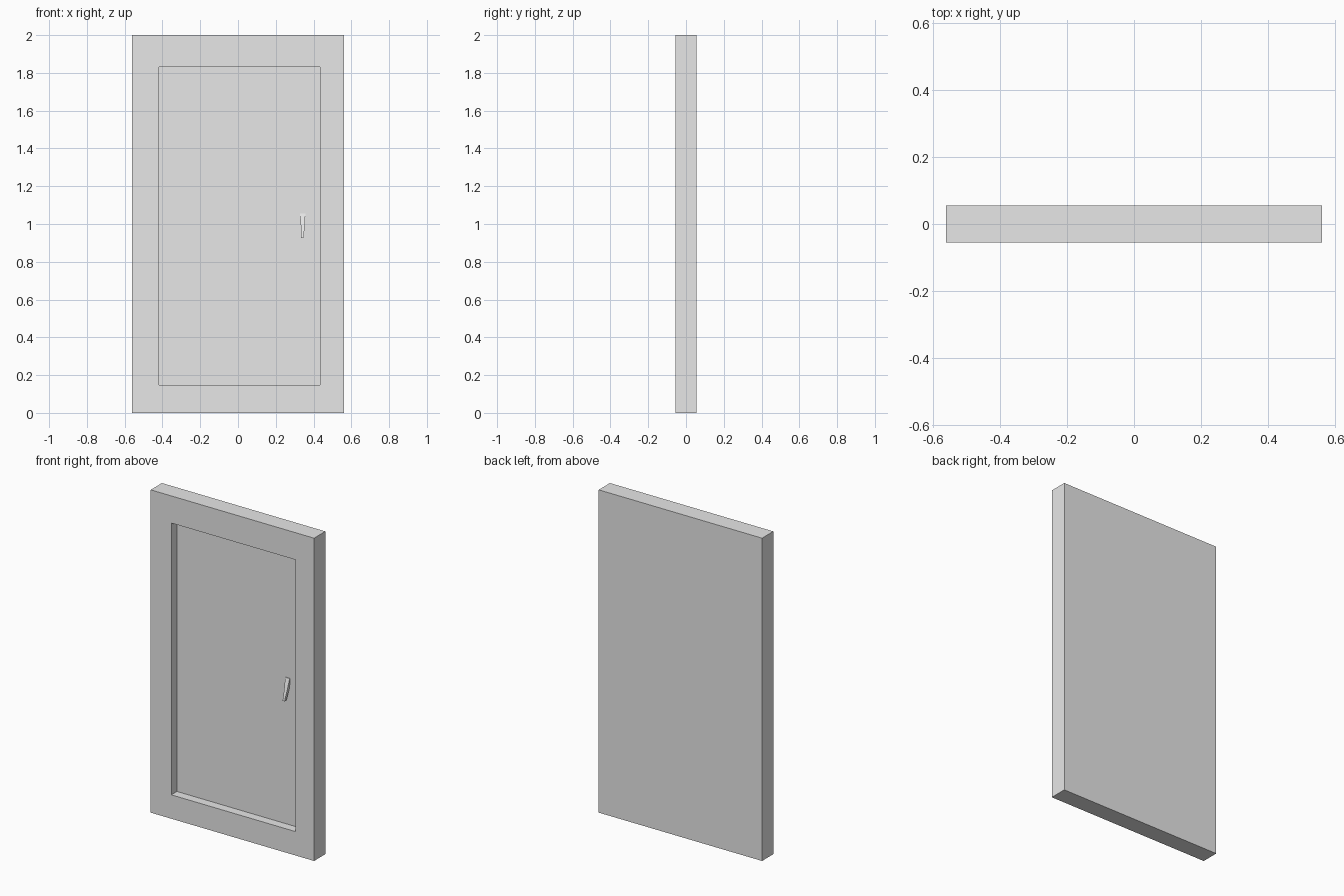
import bpy
import bmesh

cube = bpy.data.objects.get("Cube")
if cube:
    bpy.data.objects.remove(cube, do_unlink=True)

grey = bpy.data.materials.new("light_grey")
grey.use_nodes = True
colour = (0.8, 0.8, 0.8, 1.0)
grey.diffuse_color = colour
grey.node_tree.nodes["Principled BSDF"].inputs["Base Color"].default_value = colour


def finish(bm, name):
    """Turn a bmesh into a named object with the grey material."""
    bmesh.ops.recalc_face_normals(bm, faces=bm.faces)
    mesh = bpy.data.meshes.new(name)
    bm.to_mesh(mesh)
    bm.free()
    mesh.materials.append(grey)
    obj = bpy.data.objects.new(name, mesh)
    bpy.context.collection.objects.link(obj)
    return obj


def loft(bm, rings):
    """Skin a list of closed rings and cap both ends."""
    loops = [[bm.verts.new(p) for p in ring] for ring in rings]
    for a, b in zip(loops, loops[1:]):
        for i in range(len(a)):
            j = (i + 1) % len(a)
            bm.faces.new((a[i], a[j], b[j], b[i]))
    bm.faces.new(loops[0])
    bm.faces.new(loops[-1])


def rect(x0, x1, z0, z1, y):
    return [(x0, y, z0), (x1, y, z0), (x1, y, z1), (x0, y, z1)]


# Door slab: outer box, front rim and recessed panel in one skin
HALF_WIDTH, HALF_DEPTH, HEIGHT = 0.56, 0.055, 2.0
PANEL_Y = 0.0
outer = (-HALF_WIDTH, HALF_WIDTH, 0, HEIGHT)
opening = (-0.418, 0.434, 0.148, 1.832)
bm = bmesh.new()
loft(bm, [rect(*outer, HALF_DEPTH), rect(*outer, -HALF_DEPTH),
          rect(*opening, -HALF_DEPTH), rect(*opening, PANEL_Y)])
finish(bm, "door_frame_and_panel")

# Handle: tapered lever that leaves the panel at its top and curves outwards
# Each section: height, left x, right x, front y, back y
sections = [
    (1.056, 0.327, 0.357, -0.004, 0.003),
    (1.02, 0.330, 0.355, -0.015, 0.003),
    (0.985, 0.333, 0.353, -0.025, -0.004),
    (0.955, 0.334, 0.350, -0.034, -0.013),
    (0.926, 0.334, 0.348, -0.041, -0.024),
]
bm = bmesh.new()
loft(bm, [[(x0, front, z), (x1, front, z), (x1, back, z), (x0, back, z)]
          for z, x0, x1, front, back in sections])
finish(bm, "door_handle")
